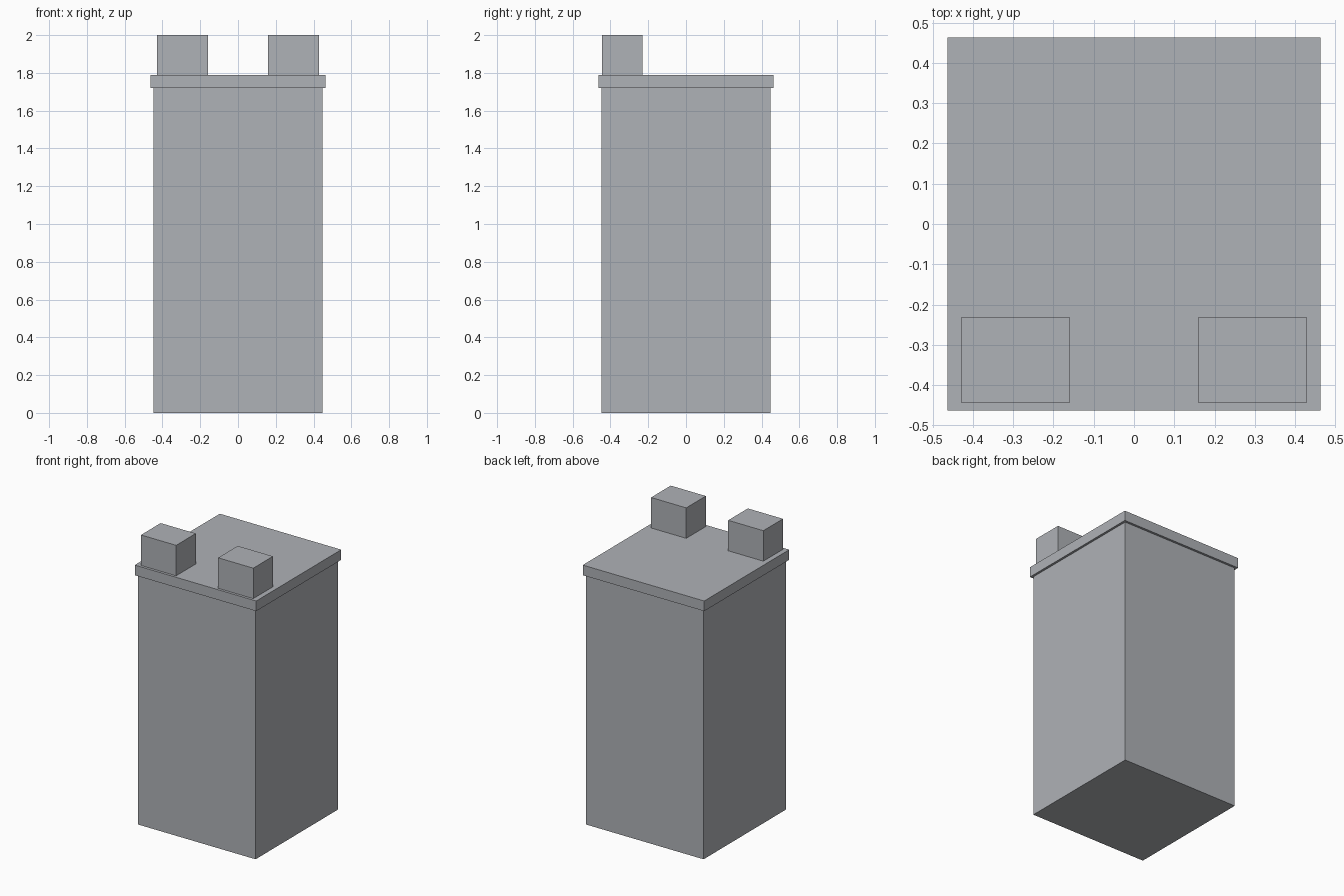
import bpy

cube = bpy.data.objects.get("Cube")
if cube:
    bpy.data.objects.remove(cube, do_unlink=True)

# Single grey material
COLOR = (0.43, 0.445, 0.473, 1.0)
grey = bpy.data.materials.new("stone_grey")
grey.use_nodes = True
grey.diffuse_color = COLOR
grey.node_tree.nodes["Principled BSDF"].inputs["Base Color"].default_value = COLOR


def box(name, center, size):
    """Flat-shaded box with its transform applied."""
    bpy.ops.mesh.primitive_cube_add(size=1, location=center)
    obj = bpy.context.object
    obj.name = name
    obj.scale = size
    bpy.ops.object.transform_apply(location=False, rotation=False, scale=True)
    obj.data.materials.append(grey)
    return obj


# Tall square body
box("body", (0, 0, 0.86), (0.895, 0.895, 1.72))

# Overhanging roof slab
box("roof_slab", (0, 0, 1.755), (0.926, 0.926, 0.07))

# Pair of chimneys along the front edge
for side, sign in (("left", 1), ("right", -1)):
    box(side + "_chimney", (sign * 0.294, -0.338, 1.895), (0.268, 0.214, 0.21))
